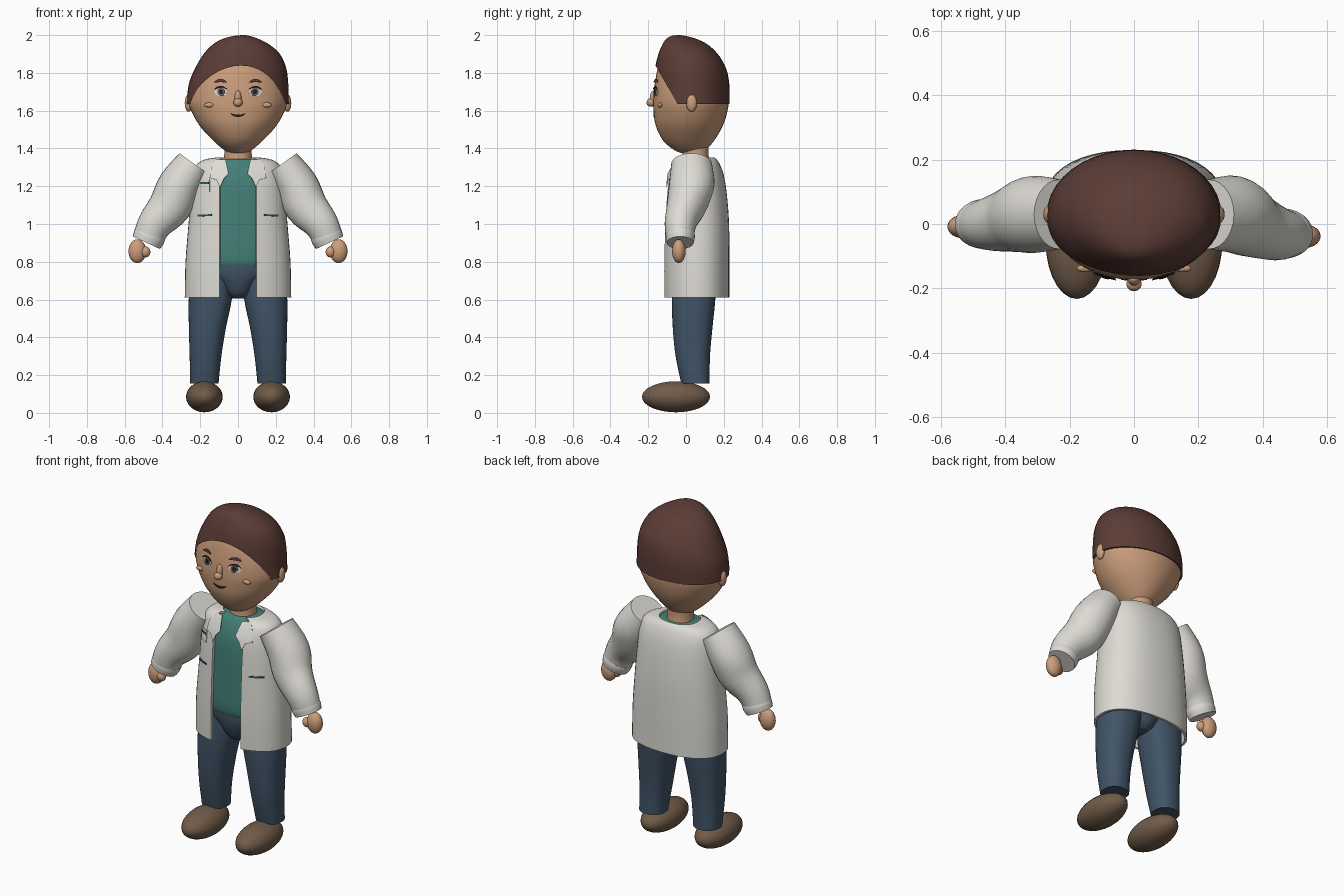
import bpy, bmesh, math
from mathutils import Vector

if "Cube" in bpy.data.objects:
    bpy.data.objects.remove(bpy.data.objects["Cube"])

def material(name, *rgb):
    m = bpy.data.materials.new(name)
    m.diffuse_color = (*rgb, 1)
    m.use_nodes = True
    m.node_tree.nodes["Principled BSDF"].inputs["Base Color"].default_value = m.diffuse_color
    return m

SKIN = material("skin", .60, .34, .20)
HAIR = material("hair brown", .105, .045, .036)
COAT = material("coat white", .73, .71, .66)
SHIRT = material("shirt teal", .055, .215, .185)
JEANS = material("jeans blue", .052, .088, .135)
SHOE = material("shoe brown", .165, .105, .065)
WHITE = material("eye white", .70, .66, .60)
DARK = material("dark", .022, .014, .012)
IRIS = material("iris grey", .12, .12, .12)
POCKET = material("pocket green", .02, .09, .08)

def finish(name, bm, mat, solid=0):
    me = bpy.data.meshes.new(name)
    bm.to_mesh(me)
    bm.free()
    me.materials.append(mat)
    ob = bpy.data.objects.new(name, me)
    bpy.context.collection.objects.link(ob)
    bpy.ops.object.select_all(action='DESELECT')
    ob.select_set(True)
    bpy.context.view_layer.objects.active = ob
    if solid:
        mod = ob.modifiers.new("thickness", 'SOLIDIFY')
        mod.thickness, mod.offset = solid, -1
        bpy.ops.object.modifier_apply(modifier=mod.name)
    bpy.ops.object.shade_smooth_by_angle(angle=math.radians(42))
    return ob

def dense(keys, n=4):
    """Smooth curve through rows of numbers."""
    out = []
    for i in range(len(keys) - 1):
        a, b, c, d = (keys[max(0, min(len(keys) - 1, i + k))] for k in (-1, 0, 1, 2))
        for s in range(n):
            t = s / n
            out.append([.5 * (2*q + (r-p)*t + (2*p-5*q+4*r-w)*t*t + (3*q-p-3*r+w)*t**3)
                        for p, q, r, w in zip(a, b, c, d)])
    return out + [list(keys[-1])]

def skin_rings(bm, rings, closed=True):
    vs = [[bm.verts.new(p) for p in r] for r in rings]
    n = len(vs[0])
    for lo, hi in zip(vs, vs[1:]):
        for j in range(n if closed else n - 1):
            k = (j + 1) % n
            bm.faces.new((lo[j], lo[k], hi[k], hi[j]))
    if closed:
        bm.faces.new(vs[0][::-1])
        bm.faces.new(vs[-1])
        bmesh.ops.recalc_face_normals(bm, faces=bm.faces)

def body(keys, p=2, gap=0, n=40):
    """Stacked rounded sections; key = z, centre x, half width, front y, back y."""
    rings = []
    for z, cx, rx, y0, y1 in dense(keys):
        t0 = math.asin((min(gap, .6 * rx) / rx) ** (p / 2)) if gap else 0
        ring = []
        for j in range(n + 1 if gap else n):
            t = t0 + (2 * math.pi - 2 * t0) * j / n
            s, c = math.sin(t), -math.cos(t)
            e = 2 / p
            ring.append((cx + rx * math.copysign(abs(s) ** e, s),
                         (y0 + y1) / 2 + (y1 - y0) / 2 * math.copysign(abs(c) ** e, c), z))
        rings.append(ring)
    bm = bmesh.new()
    skin_rings(bm, rings, not gap)
    return bm

def tube(path, n=28):
    """Round tube; row = x, z, y, radius across, radius in y."""
    rows, rings = dense(path), []
    for i, (x, z, y, r, ry) in enumerate(rows):
        a, b = rows[max(i - 1, 0)], rows[min(i + 1, len(rows) - 1)]
        d = Vector((b[0] - a[0], b[1] - a[1])).normalized()
        rings.append([(x - d.y * r * math.cos(t), y + ry * math.sin(t), z + d.x * r * math.cos(t))
                      for t in (2 * math.pi * j / n for j in range(n))])
    bm = bmesh.new()
    skin_rings(bm, rings)
    return bm

def ball(name, loc, size, mat):
    bm = bmesh.new()
    bmesh.ops.create_uvsphere(bm, u_segments=28, v_segments=16, radius=1)
    bmesh.ops.scale(bm, vec=size, verts=bm.verts)
    bmesh.ops.translate(bm, vec=loc, verts=bm.verts)
    return finish(name, bm, mat)

def front_y(keys, x, z, p):
    rows = dense(keys)
    for a, b in zip(rows, rows[1:]):
        if a[0] <= z <= b[0]:
            t = (z - a[0]) / (b[0] - a[0])
            _, _, rx, y0, y1 = [u + (v - u) * t for u, v in zip(a, b)]
            k = max(0, 1 - min(1, abs(x) / rx) ** p) ** (1 / p)
            return (y0 + y1) / 2 - (y1 - y0) / 2 * k
    return rows[-1][3]

def patch(name, pairs, keys, mat, lift, p=2):
    """Thin strip laid over the front of a body, from pairs of (x, z)."""
    bm = bmesh.new()
    vs = [[bm.verts.new((x, front_y(keys, x, z, p) - lift, z)) for x, z in q] for q in pairs]
    for a, b in zip(vs, vs[1:]):
        f = bm.faces.new((a[0], a[1], b[1], b[0]))
        f.normal_update()
        if f.normal.y > 0:
            f.normal_flip()
    return finish(name, bm, mat, .003)

def oval(cx, cz, rx, rz, bend=0, n=14):
    """Pairs for an oval, optionally bent into an arc."""
    out = []
    for i in range(n + 1):
        u = -math.cos(math.pi * i / n)
        h = rz * max(.05, math.sqrt(max(0, 1 - u * u)))
        z = cz + bend * u * u
        out.append(((cx + rx * u, z + h), (cx + rx * u, z - h)))
    return out

# head and neck
head = [(1.375, 0, .03, -.02, .06), (1.39, 0, .07, -.06, .10), (1.44, 0, .13, -.12, .148),
        (1.52, 0, .203, -.16, .195), (1.60, 0, .248, -.172, .22), (1.66, 0, .263, -.173, .225),
        (1.75, 0, .248, -.164, .212), (1.85, 0, .19, -.14, .17), (1.93, 0, .1, -.08, .1)]
finish("head", body(head), SKIN)
finish("neck", body([(1.30, 0, .08, -.025, .13), (1.36, 0, .073, -.02, .12),
                     (1.43, 0, .073, -.02, .12)]), SKIN)

# hair cap trimmed along a slanted hairline
bm = body([(1.635, 0, .272, -.176, .231), (1.70, 0, .267, -.174, .231), (1.76, .005, .26, -.171, .227),
           (1.83, .015, .239, -.163, .21), (1.90, .02, .202, -.146, .168), (1.95, .016, .15, -.125, .115),
           (1.98, .014, .095, -.105, .055), (1.995, .02, .045, -.08, .0), (2.0, .03, .012, -.05, -.03)])
bmesh.ops.bisect_plane(bm, geom=bm.verts[:] + bm.edges[:] + bm.faces[:], plane_co=(0, -.165, 1.845),
                       plane_no=(0, -.21, -.12), clear_outer=True)
finish("hair", bm, HAIR)

# nose and mouth
ball("nose_bridge", (0, -.172, 1.665), (.018, .02, .042), SKIN)
ball("nose_tip", (0, -.186, 1.643), (.024, .023, .022), SKIN)
patch("mouth", oval(0, 1.572, .04, .006, .012), head, DARK, .006)

# torso clothing
coat = [(.61, 0, .282, -.12, .23), (.80, 0, .278, -.122, .23), (1.0, 0, .262, -.116, .228),
        (1.15, 0, .25, -.108, .217), (1.25, 0, .24, -.095, .202), (1.31, 0, .222, -.075, .182),
        (1.34, 0, .18, -.053, .164), (1.352, 0, .115, -.035, .148)]
finish("coat", body(coat, 2.3, .097), COAT, .014)
finish("shirt", body([(.77, 0, .2, -.09, .19), (.82, 0, .225, -.104, .205), (1.0, 0, .235, -.1, .205),
                      (1.2, 0, .215, -.09, .185), (1.29, 0, .19, -.066, .165), (1.33, 0, .15, -.045, .148),
                      (1.345, 0, .108, -.03, .135)], 2.3), SHIRT)
finish("hips", body([(.605, 0, .03, -.02, .1), (.63, 0, .075, -.055, .13), (.69, 0, .12, -.083, .16),
                     (.75, 0, .2, -.094, .18), (.82, 0, .21, -.094, .18)]), JEANS)

for s, side in ((-1, "left"), (1, "right")):
    # face details
    ball(side + "_ear", (s * .262, .03, 1.64), (.02, .028, .046), SKIN)
    patch(side + "_eye", oval(s * .092, 1.70, .034, .023), head, WHITE, .005)
    patch(side + "_iris", oval(s * .09, 1.70, .02, .022), head, IRIS, .008)
    patch(side + "_pupil", oval(s * .09, 1.70, .011, .012), head, DARK, .011)
    patch(side + "_lash", oval(s * .092, 1.726, .036, .005, -.014), head, DARK, .011)
    patch(side + "_brow", oval(s * .093, 1.76, .034, .008, -.01), head, HAIR, .013)
    ball(side + "_cheek", (s * .152, front_y(head, s * .152, 1.63, 2) - .002, 1.63), (.026, .012, .013), SKIN)

    # lapel and pocket
    lapel = [((.066, 1.342), (.115, 1.342)), ((.05, 1.268), (.142, 1.30)),
             ((.075, 1.24), (.15, 1.245)), ((.095, 1.195), (.115, 1.235))]
    patch(side + "_lapel", [[(s * x, z) for x, z in q] for q in lapel], coat, COAT, .009, 2.3)
    patch(side + "_pocket_slit", [((s * x, 1.052 - .02 * (x - .14)), (s * x, 1.042 - .02 * (x - .14)))
                                  for x in (.14, .165, .19, .215)], coat, POCKET, .005, 2.3)

    # sleeve, cuff and hand
    dy = -.018 if s > 0 else .012
    arm = [(.232, 1.318, .03, .097, .108), (.31, 1.205, .03, .113, .12), (.36, 1.095, .015 + dy / 2, .113, .108),
           (.44, 1.0, -.01 + dy, .092, .085), (.48, .912, -.013 + dy, .079, .071)]
    cuff = [(.462, .951, -.012 + dy, .083, .075), (.472, .929, -.012 + dy, .085, .077),
            (.485, .901, -.013 + dy, .079, .071)]
    finish(side + "_sleeve", tube([(s * r[0], *r[1:]) for r in arm]), COAT)
    finish(side + "_cuff", tube([(s * r[0], *r[1:]) for r in cuff]), COAT)
    ball(side + "_hand", (s * .533, -.02 + dy, .856), (.047, .036, .063), SKIN)
    ball(side + "_thumb", (s * .49, -.032 + dy, .852), (.026, .024, .029), SKIN)

    # leg and shoe
    leg = [(.155, .178, .075, -.025, .125), (.30, .172, .084, -.055, .127), (.45, .162, .098, -.07, .14),
           (.60, .147, .114, -.075, .155), (.74, .135, .11, -.07, .16)]
    finish(side + "_leg", body([(r[0], s * r[1], *r[2:]) for r in leg], 2.3), JEANS)
    ball(side + "_shoe", (s * .178, -.053, .085), (.097, .18, .082), SHOE)

# chest pocket
patch("chest_pocket", [((x, 1.235), (x, 1.17)) for x in (-.205, -.185, -.165, -.15)], coat, COAT, .005, 2.3)
patch("chest_pocket_trim", [((x, 1.222), (x, 1.212)) for x in (-.20, -.18, -.155)], coat, POCKET, .009, 2.3)
